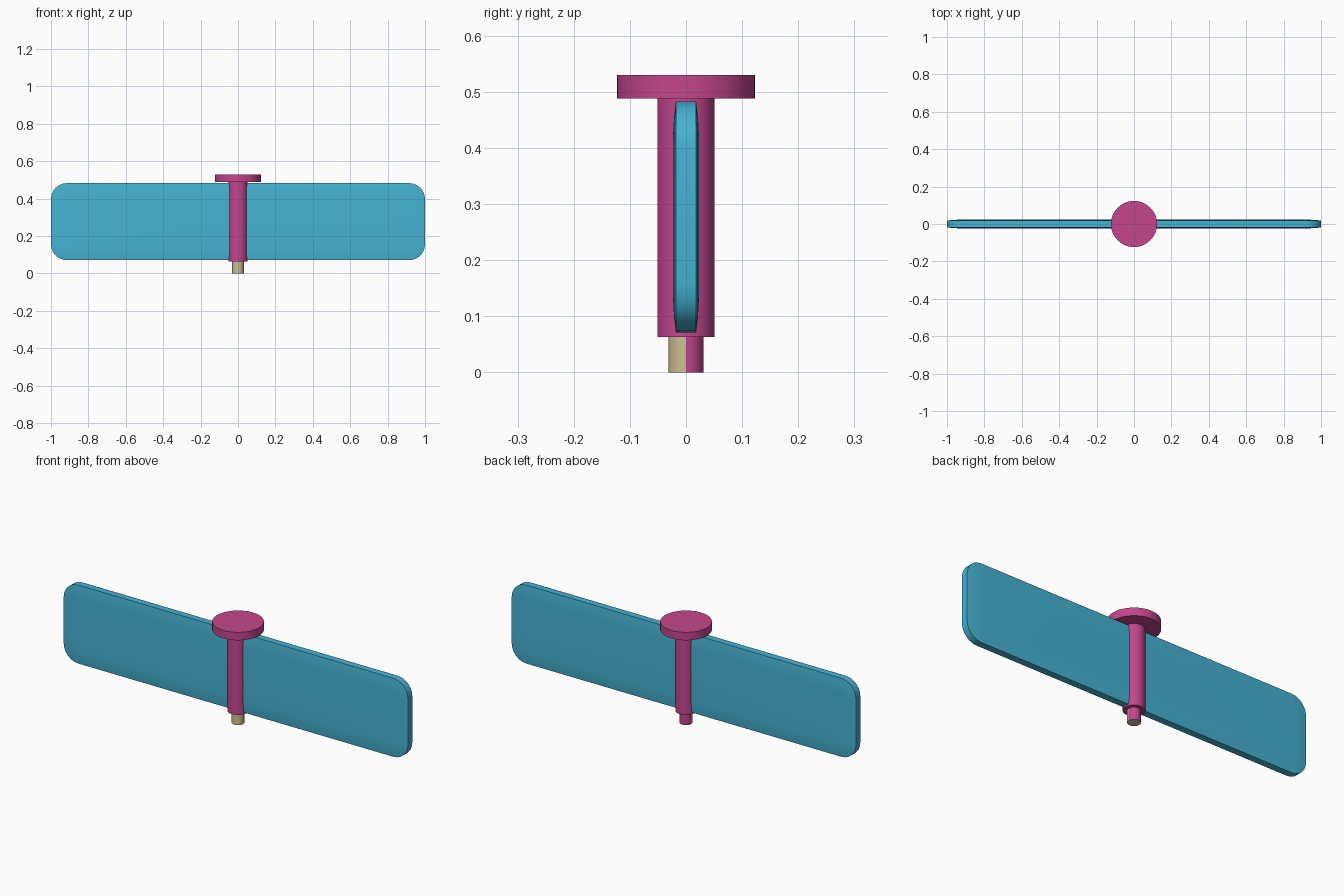
import bpy, bmesh
from math import cos, sin, pi, radians

if "Cube" in bpy.data.objects:
    bpy.data.objects.remove(bpy.data.objects["Cube"])


def material(name, color):
    m = bpy.data.materials.new(name)
    m.diffuse_color = (*color, 1)
    m.use_nodes = True
    m.node_tree.nodes["Principled BSDF"].inputs["Base Color"].default_value = m.diffuse_color
    return m


blue = material("blue", (0.06, 0.45, 0.65))
pink = material("pink", (0.55, 0.06, 0.27))
tan = material("tan", (0.62, 0.53, 0.29))


def finish(bm, name, mats):
    bmesh.ops.recalc_face_normals(bm, faces=bm.faces)
    me = bpy.data.meshes.new(name)
    bm.to_mesh(me)
    bm.free()
    ob = bpy.data.objects.new(name, me)
    bpy.context.collection.objects.link(ob)
    for m in mats:
        me.materials.append(m)
    bpy.ops.object.select_all(action='DESELECT')
    ob.select_set(True)
    bpy.context.view_layer.objects.active = ob
    bpy.ops.object.shade_smooth_by_angle(angle=radians(35))
    return ob


def cylinder(name, r, z0, z1, mats, segs=48):
    bm = bmesh.new()
    bmesh.ops.create_cone(bm, cap_ends=True, segments=segs, radius1=r, radius2=r, depth=z1 - z0)
    bmesh.ops.translate(bm, verts=bm.verts, vec=(0, 0, (z0 + z1) / 2))
    if len(mats) > 1:  # back half takes the second colour
        for f in bm.faces:
            if f.calc_center_median().y > 0.001:
                f.material_index = 1
    return finish(bm, name, mats)


def rounded_ring(bm, inset, y, segs=6):
    hx, hz, r, zc = 1.0 - inset, 0.206 - inset, 0.085 - inset, 0.277
    ring = []
    for k, (sx, sz) in enumerate([(1, 1), (-1, 1), (-1, -1), (1, -1)]):
        for i in range(segs + 1):
            a = (k + i / segs) * pi / 2
            ring.append(bm.verts.new((sx * (hx - r) + r * cos(a), y,
                                      zc + sz * (hz - r) + r * sin(a))))
    return ring


# Flat blade with rounded corners and gently domed rims on both faces
bm = bmesh.new()
profile = [(0.06, -0.023), (0.03, -0.0215), (0, -0.018),
           (0, 0.018), (0.03, 0.0215), (0.06, 0.023)]
rings = [rounded_ring(bm, d, y) for d, y in profile]
for a, b in zip(rings, rings[1:]):
    for i in range(len(a)):
        j = (i + 1) % len(a)
        bm.faces.new((a[i], a[j], b[j], b[i]))
bm.faces.new(rings[0])
bm.faces.new(rings[-1])
finish(bm, "blade", [blue])

# Central shaft, top cap and two-tone bottom pin
cylinder("shaft", 0.051, 0.063, 0.49, [pink])
cylinder("top_cap", 0.123, 0.488, 0.53, [pink])
cylinder("bottom_pin", 0.031, 0.0, 0.07, [tan, pink])
